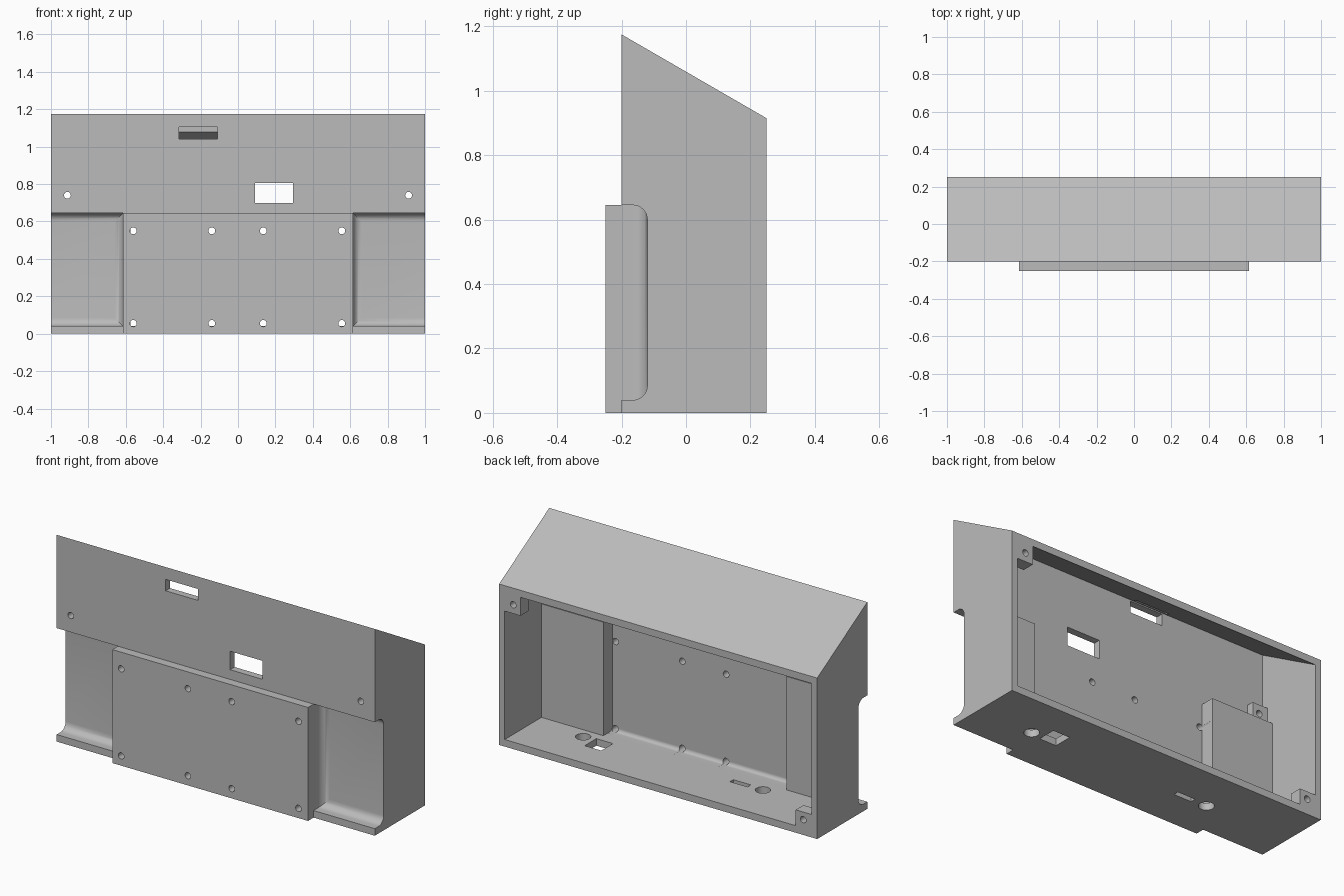
import bpy, bmesh, math
from mathutils import Matrix, Vector

cube = bpy.data.objects.get("Cube")
if cube:
    bpy.data.objects.remove(cube, do_unlink=True)

grey = bpy.data.materials.new("plain grey")
grey.use_nodes = True
grey.diffuse_color = (0.5, 0.5, 0.5, 1)
grey.node_tree.nodes["Principled BSDF"].inputs["Base Color"].default_value = (0.5, 0.5, 0.5, 1)


def make(name, bm):
    bmesh.ops.recalc_face_normals(bm, faces=bm.faces[:])
    mesh = bpy.data.meshes.new(name)
    bm.to_mesh(mesh)
    bm.free()
    mesh.materials.append(grey)
    ob = bpy.data.objects.new(name, mesh)
    bpy.context.collection.objects.link(ob)
    return ob


def round_edges(bm, rule, radius):
    edges = [e for e in bm.edges if rule(*[v.co for v in e.verts])]
    bmesh.ops.bevel(bm, geom=edges, offset=radius, segments=8, profile=0.5, affect='EDGES')


def box_mesh(x, y, z):
    bm = bmesh.new()
    bmesh.ops.create_cube(bm, size=1)
    for v in bm.verts:
        v.co = [r[0] if c < 0 else r[1] for c, r in zip(v.co, (x, y, z))]
    return bm


def box(name, x, y, z):
    return make(name, box_mesh(x, y, z))


def prism(profile, half):
    """Extrude a side profile of (y, z) points across the width."""
    bm = bmesh.new()
    face = bm.faces.new([bm.verts.new((-half, y, z)) for y, z in profile])
    out = bmesh.ops.extrude_face_region(bm, geom=[face])
    moved = [v for v in out["geom"] if isinstance(v, bmesh.types.BMVert)]
    bmesh.ops.translate(bm, verts=moved, vec=(2 * half, 0, 0))
    return bm


def drill(name, centre, radius, depth, axis):
    bm = bmesh.new()
    turn = Matrix.Rotation(math.pi / 2, 4, 'X') if axis == 'Y' else Matrix()
    bmesh.ops.create_cone(bm, cap_ends=True, segments=24, radius1=radius, radius2=radius,
                          depth=depth, matrix=Matrix.Translation(Vector(centre)) @ turn)
    return make(name, bm)


# Outer body with a sloping roof
body = make("enclosure", prism([(-0.2, 0), (0.25, 0), (0.25, 0.915), (-0.2, 1.175)], 1))


def combine(tool, operation):
    mod = body.modifiers.new(tool.name, 'BOOLEAN')
    mod.operation = operation
    mod.solver = 'EXACT'
    mod.object = tool
    graph = bpy.context.evaluated_depsgraph_get()
    mesh = bpy.data.meshes.new_from_object(body.evaluated_get(graph))
    body.modifiers.clear()
    body.data = mesh
    bpy.data.objects.remove(tool, do_unlink=True)


# Hollow open at the back, softened where the floor meets the front wall
hollow = prism([(-0.16, 0.04), (0.3, 0.04), (0.3, 0.846), (-0.16, 1.112)], 0.965)
round_edges(hollow, lambda a, b: max(a.y, b.y) < 0 and max(a.z, b.z) < 0.1, 0.02)
combine(make("hollow", hollow), 'DIFFERENCE')

# Raised front panel
combine(box("front_panel", (-0.615, 0.615), (-0.25, -0.18), (0, 0.645)), 'UNION')

for s in (-1, 1):
    def span(a, b):
        return sorted((s * a, s * b))
    # Inner wall behind each grip recess, and the pad above it
    combine(box("recess_wall", span(0.575, 0.98), (-0.18, -0.08), (0.02, 0.685)), 'UNION')
    combine(box("screw_pad", span(0.87, 0.98), (-0.18, -0.12), (0.67, 0.79)), 'UNION')
    # Grip recess with rounded inner edges, open at the side
    grip = box_mesh(span(0.615, 1.1), (-0.4, -0.12), (0.04, 0.645))
    round_edges(grip, lambda a, b: min(a.y, b.y) > -0.2
                and not min(abs(a.x), abs(b.x)) > 1, 0.045)
    combine(make("grip_recess", grip), 'DIFFERENCE')
    # Upper front screw hole
    combine(drill("screw_hole", (s * 0.912, -0.16, 0.74), 0.018, 0.2, 'Y'), 'DIFFERENCE')

# Diagonal corner tabs with screw holes for the back cover
for s, low, high, hole in ((1, 0.77, 0.885, 0.82), (-1, 0.03, 0.13, 0.087)):
    combine(box("corner_tab", sorted((s * 0.865, s * 0.98)), (0.18, 0.25), (low, high)), 'UNION')
    combine(drill("tab_hole", (s * 0.912, 0.22, hole), 0.018, 0.2, 'Y'), 'DIFFERENCE')

# Front panel screw holes
for z in (0.055, 0.55):
    for x in (-0.56, -0.14, 0.135, 0.555):
        combine(drill("panel_hole", (x, -0.2, z), 0.018, 0.2, 'Y'), 'DIFFERENCE')

# Front windows
combine(box("upper_slot", (-0.315, -0.11), (-0.3, -0.1), (1.04, 1.105)), 'DIFFERENCE')
combine(box("lower_window", (0.09, 0.295), (-0.3, -0.1), (0.70, 0.805)), 'DIFFERENCE')

# Floor ports
for x in (0.654, -0.477):
    combine(drill("round_port", (x, -0.01, 0.02), 0.04, 0.2, 'Z'), 'DIFFERENCE')
combine(box("square_port", (0.48, 0.585), (-0.03, 0.075), (-0.1, 0.1)), 'DIFFERENCE')
combine(box("slot_port", (-0.39, -0.28), (-0.025, 0.005), (-0.1, 0.1)), 'DIFFERENCE')

# Smooth the fillets and holes, keep the edges sharp
bpy.ops.object.select_all(action='DESELECT')
body.select_set(True)
bpy.context.view_layer.objects.active = body
bpy.ops.object.shade_smooth_by_angle(angle=math.radians(30))
